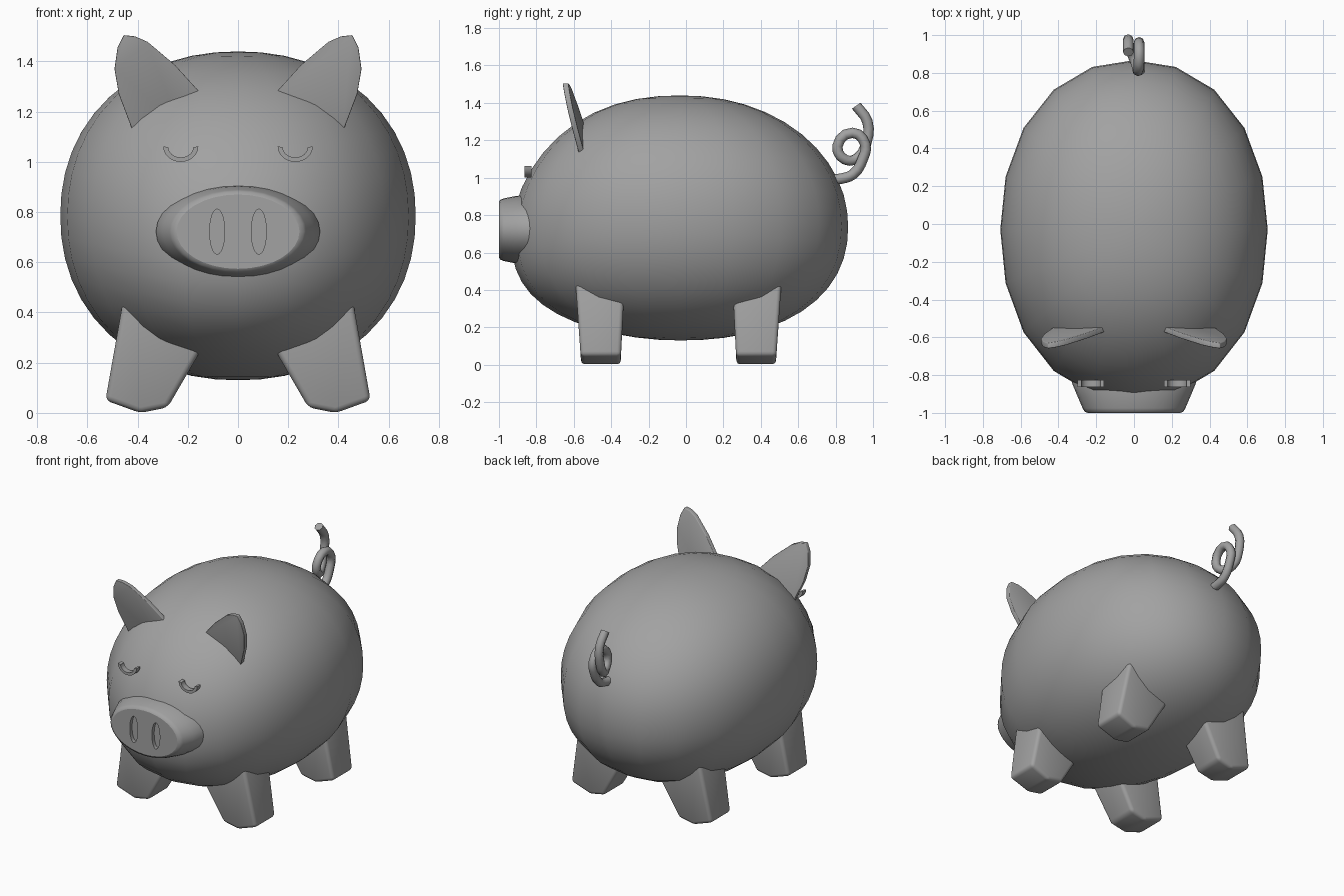
import bpy
import bmesh
import math
from mathutils import Vector

if "Cube" in bpy.data.objects:
    bpy.data.objects.remove(bpy.data.objects["Cube"], do_unlink=True)

GREY = (0.36, 0.36, 0.36, 1)
grey = bpy.data.materials.new("warm_grey")
grey.use_nodes = True
grey.diffuse_color = GREY
grey.node_tree.nodes["Principled BSDF"].inputs["Base Color"].default_value = GREY


def finish(name, bm, bevel=0, angle=35):
    """Turn a bmesh into a named, smooth-shaded object."""
    bmesh.ops.recalc_face_normals(bm, faces=bm.faces[:])
    mesh = bpy.data.meshes.new(name)
    bm.to_mesh(mesh)
    bm.free()
    obj = bpy.data.objects.new(name, mesh)
    bpy.context.collection.objects.link(obj)
    mesh.materials.append(grey)
    bpy.ops.object.select_all(action='DESELECT')
    obj.select_set(True)
    bpy.context.view_layer.objects.active = obj
    if bevel:
        mod = obj.modifiers.new("soft_edges", 'BEVEL')
        mod.width = bevel
        mod.segments = 3
        bpy.ops.object.modifier_apply(modifier=mod.name)
    bpy.ops.object.shade_smooth_by_angle(angle=math.radians(angle))
    return obj


def loft(rings):
    """Closed solid through rings with equal point counts."""
    bm = bmesh.new()
    loops = [[bm.verts.new(p) for p in ring] for ring in rings]
    n = len(loops[0])
    for a, b in zip(loops, loops[1:]):
        for i in range(n):
            j = (i + 1) % n
            bm.faces.new((a[i], a[j], b[j], b[i]))
    bm.faces.new(loops[0])
    bm.faces.new(loops[-1])
    return bm


def oval(rx, rz, y, x=0, z=0.722, n=32):
    return [(x + rx * math.cos(math.tau * i / n), y,
             z + rz * math.sin(math.tau * i / n)) for i in range(n)]


# Body: full egg shape whose nose end and rump droop a little
bm = bmesh.new()
bmesh.ops.create_uvsphere(bm, u_segments=20, v_segments=24, radius=1)
for v in bm.verts:
    p = 2.14
    v.co *= sum(abs(c) ** p for c in v.co) ** (-1 / p)
    x, y, z = v.co
    length, droop = (0.905, 0.11 * abs(y) ** 3) if y < 0 else (0.897, 0.05 * y * y)
    v.co = Vector((x * 0.708, y * length - 0.03, z * 0.655 + 0.785 - droop))
finish("body", bm, angle=60)

# Snout with two sunken nostrils and a flat front
snout = finish("snout", loft([
    oval(0.327, 0.187, -0.70), oval(0.327, 0.187, -0.845),
    oval(0.30, 0.18, -0.91), oval(0.272, 0.167, -0.975),
    oval(0.262, 0.16, -0.993), oval(0.245, 0.148, -1.0)]), angle=40)
for side in (-1, 1):
    cutter = finish("nostril_cutter", loft([
        oval(0.03, 0.09, -1.1, side * 0.083, n=24),
        oval(0.03, 0.09, -0.975, side * 0.083, n=24)]))
    cut = snout.modifiers.new("nostril", 'BOOLEAN')
    cut.operation = 'DIFFERENCE'
    cut.object = cutter
    bpy.context.view_layer.objects.active = snout
    bpy.ops.object.modifier_apply(modifier=cut.name)
    bpy.data.objects.remove(cutter, do_unlink=True)
for face in snout.data.polygons:
    if face.normal.y < -0.99:
        face.use_smooth = False

LEG = [(0.28, 0.022), (0.39, 0.0), (0.528, 0.05), (0.445, 0.52), (0.30, 0.5), (0.13, 0.28)]
EAR = [(0.13, 1.255), (0.155, 1.28), (0.25, 1.385), (0.36, 1.478), (0.41, 1.5),
       (0.455, 1.505), (0.48, 1.455), (0.492, 1.37), (0.475, 1.27), (0.42, 1.125),
       (0.36, 1.06), (0.22, 1.12)]

for side, label in ((1, "left"), (-1, "right")):
    # Splayed legs, tapering towards the foot
    for end, place in ((-1, "front"), (1, "back")):
        outer = [(side * x, -0.04 + end * (0.52 + 0.07 * z), z) for x, z in LEG]
        inner = [(side * x, -0.04 + end * (0.31 - 0.05 * z), z) for x, z in LEG]
        finish(f"{place}_{label}_leg", loft([outer, inner]), bevel=0.022)

    # Ears: thin leaning leaves, set into the head
    def ear_ring(shift):
        return [(side * x, shift - 0.575 - 0.13 * (x - 0.42) - 0.22 * (z - 1.14), z)
                for x, z in EAR]
    finish(f"{label}_ear", loft([ear_ring(0), ear_ring(0.03)]), bevel=0.004)

    # Closed eyes: crescent bands
    arc = [math.pi * i / 12 for i in range(13)]
    band = [(0.228 - 0.07 * math.cos(a), 1.062 - 0.062 * math.sin(a)) for a in arc]
    band += [(0.228 + 0.05 * math.cos(a), 1.058 - 0.04 * math.sin(a)) for a in arc]
    finish(f"{label}_eye", loft([[(side * x, y, z) for x, z in band]
                                 for y in (-0.863, -0.825)]))

# Curly tail: round tube along a looping path
PATH = [(0.025, 0.77, 0.99), (0.027, 0.83, 0.995), (0.027, 0.895, 1.02),
        (0.027, 0.945, 1.10), (0.027, 0.958, 1.18), (0.027, 0.89, 1.24),
        (0.022, 0.81, 1.17), (0.01, 0.85, 1.097), (-0.02, 0.92, 1.107),
        (-0.03, 0.965, 1.19), (-0.03, 0.97, 1.30), (-0.03, 0.91, 1.385)]
curve = bpy.data.curves.new("tail", 'CURVE')
curve.dimensions = '3D'
curve.bevel_depth = 0.028
curve.bevel_resolution = 2
curve.use_fill_caps = True
curve.resolution_u = 3
spline = curve.splines.new('BEZIER')
spline.bezier_points.add(len(PATH) - 1)
for point, co in zip(spline.bezier_points, PATH):
    point.co = co
    point.handle_left_type = point.handle_right_type = 'AUTO'
tail = bpy.data.objects.new("tail", curve)
bpy.context.collection.objects.link(tail)
curve.materials.append(grey)
bpy.ops.object.select_all(action='DESELECT')
tail.select_set(True)
bpy.context.view_layer.objects.active = tail
bpy.ops.object.convert(target='MESH')
bpy.ops.object.shade_smooth_by_angle(angle=math.radians(65))
